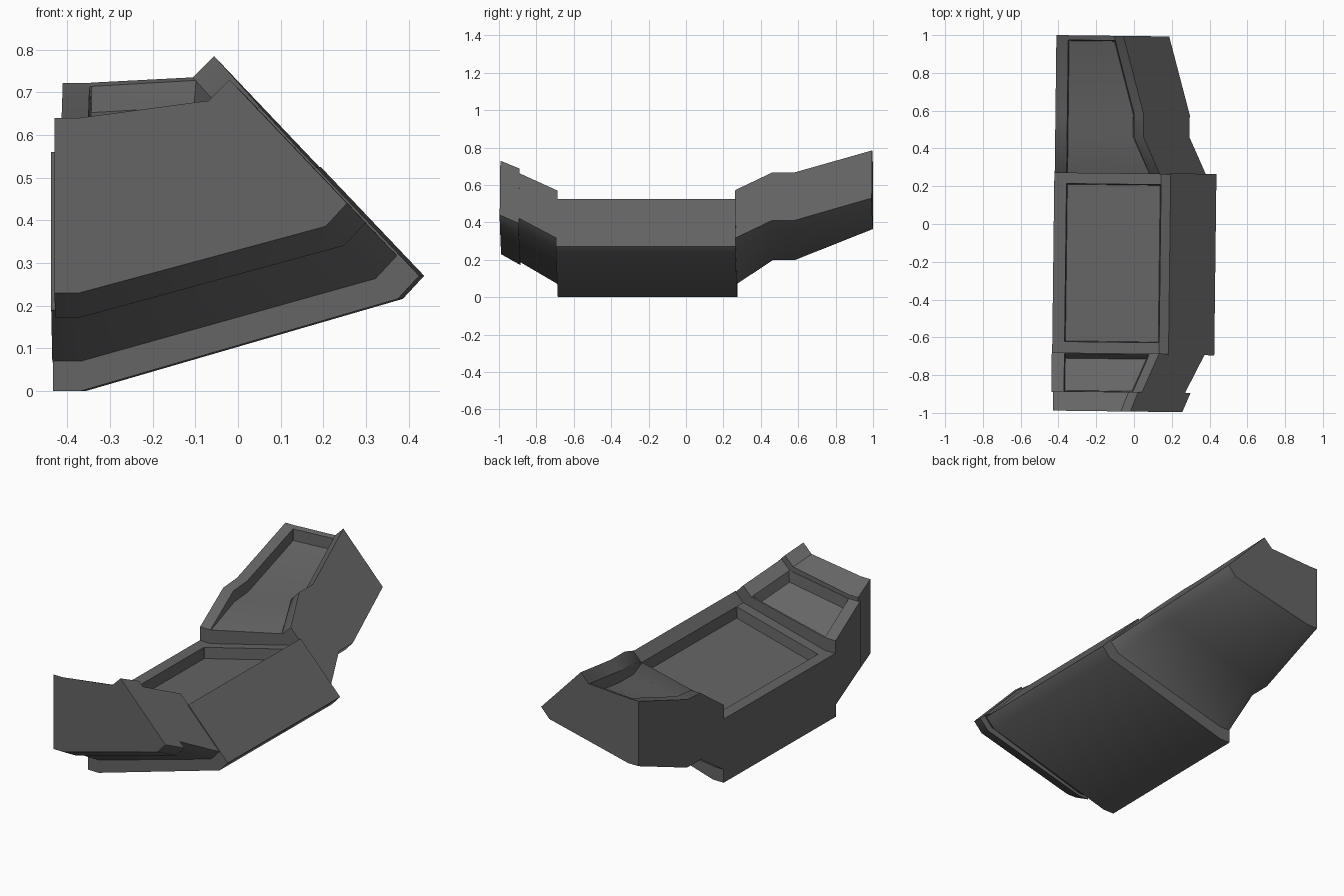
import bpy, bmesh, math
from mathutils import Matrix

if "Cube" in bpy.data.objects:
    bpy.data.objects.remove(bpy.data.objects["Cube"])

grey = bpy.data.materials.new("dark_grey")
grey.diffuse_color = (0.13, 0.13, 0.13, 1)
grey.use_nodes = True
grey.node_tree.nodes["Principled BSDF"].inputs["Base Color"].default_value = grey.diffuse_color


def section(y, zr, zc, zb, zt, depth, left, dx):
    """Wedge cross-section: ridge, slanted outer face, lower corner, flat inner side, top recess."""
    def slant(z):
        return -0.06 + dx + (0.785 - z) * 0.95
    xr, xc = slant(zr), slant(zc)
    rim = zr - 0.05
    pts = [(xr, zr), (xc, zc), (xc - 0.05, zc - 0.054), (-0.36, zb), (left, zb),
           (left, zt), (-0.36, zt), (-0.355, zt + 0.001 - depth),
           (xr - 0.055, rim - depth), (xr - 0.05, rim)]
    return [(x, y, z) for x, z in pts]


def at(stations, y):
    """Interpolate the station values at y."""
    for a, b in zip(stations, stations[1:]):
        if a[0] <= y <= b[0]:
            t = (y - a[0]) / (b[0] - a[0])
            return [p + (q - p) * t for p, q in zip(a, b)]


def segment(name, stations, recess=None, left=-0.425, dx=0.0, depth=0.06):
    """Loft of sections along y; recess = start, floor start, floor end, end."""
    ys = {s[0] for s in stations} | set(recess or ())
    rows = []
    for y in sorted(ys):
        inside = recess and recess[1] <= y <= recess[2]
        rows.append(at(stations, y) + [depth if inside else 0])
    bm = bmesh.new()
    rings = [[bm.verts.new(p) for p in section(*r, left, dx)] for r in rows]
    n = len(rings[0])
    for a, b in zip(rings, rings[1:]):
        for i in range(n):
            j = (i + 1) % n
            bm.faces.new((a[i], a[j], b[j], b[i]))
    bm.faces.new(rings[0])
    bm.faces.new(rings[-1][::-1])
    bmesh.ops.recalc_face_normals(bm, faces=bm.faces)
    bm.transform(Matrix.Rotation(math.radians(-0.7), 4, 'Z'))
    for f in bm.faces:
        f.smooth = True
    me = bpy.data.meshes.new(name)
    bm.to_mesh(me)
    bm.free()
    me.set_sharp_from_angle(angle=math.radians(35))
    me.materials.append(grey)
    ob = bpy.data.objects.new(name, me)
    bpy.context.collection.objects.link(ob)


# station: y, ridge z, corner z, bottom z, top-left z
segment("middle_block", [(-0.69, 0.525, 0.27, 0, 0.35), (0.27, 0.525, 0.27, 0, 0.35)],
        recess=(-0.627, -0.623, 0.206, 0.21), dx=0.004)

segment("front_arm", [(-0.895, 0.665, 0.425, 0.19, 0.56), (-0.685, 0.57, 0.315, 0.067, 0.42)],
        recess=(-0.889, -0.885, -0.715, -0.69), left=-0.427, dx=-0.003)

segment("front_cap", [(-0.993, 0.73, 0.44, 0.23, 0.64), (-0.89, 0.688, 0.395, 0.172, 0.578)],
        left=-0.418)

segment("back_arm", [(0.265, 0.573, 0.315, 0.07, 0.425), (0.462, 0.667, 0.41, 0.20, 0.565),
                     (0.58, 0.667, 0.41, 0.20, 0.575), (0.995, 0.785, 0.53, 0.365, 0.722)],
        recess=(0.265, 0.462, 0.966, 0.97), left=-0.423, dx=-0.008)
